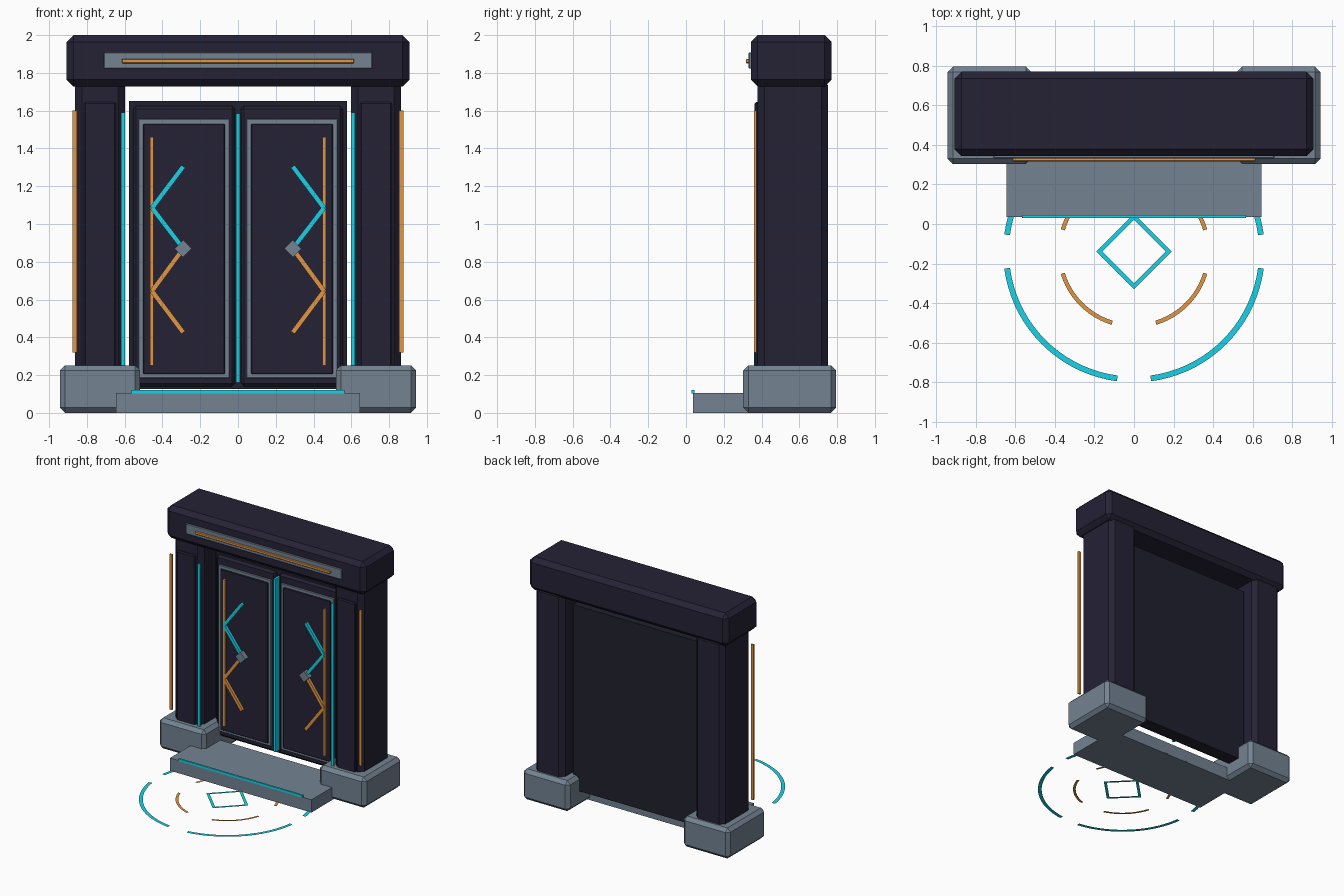
import bpy, bmesh, math
from mathutils import Matrix

if "Cube" in bpy.data.objects:
    bpy.data.objects.remove(bpy.data.objects["Cube"])


def material(name, rgb):
    m = bpy.data.materials.new(name)
    m.diffuse_color = (*rgb, 1)
    m.use_nodes = True
    m.node_tree.nodes["Principled BSDF"].inputs["Base Color"].default_value = m.diffuse_color
    return m


STONE = material("dark_stone", (0.018, 0.016, 0.036))
CHARCOAL = material("charcoal_metal", (0.014, 0.015, 0.027))
GREY = material("slate_grey", (0.172, 0.228, 0.290))
CYAN = material("cyan_glow", (0.010, 0.650, 0.800))
BRONZE = material("bronze", (0.760, 0.305, 0.057))


def finish(name, bm, mat, fix_normals=True):
    if fix_normals:
        bmesh.ops.recalc_face_normals(bm, faces=bm.faces)
    me = bpy.data.meshes.new(name)
    bm.to_mesh(me)
    bm.free()
    me.materials.append(mat)
    ob = bpy.data.objects.new(name, me)
    bpy.context.collection.objects.link(ob)
    return ob


def box(name, x, y, z, mat, bevel=0.0):
    """Box from (min, max) ranges with an optional flat chamfer."""
    bm = bmesh.new()
    size = [r[1] - r[0] for r in (x, y, z)]
    mid = [(r[0] + r[1]) / 2 for r in (x, y, z)]
    bmesh.ops.create_cube(bm, size=1, matrix=Matrix.Translation(mid) @ Matrix.Diagonal((*size, 1)))
    if bevel:
        bmesh.ops.bevel(bm, geom=bm.edges[:], offset=bevel, segments=1, affect='EDGES')
    return finish(name, bm, mat)


def pair(name, x, y, z, mat, bevel=0.0):
    """The same box on the right and on the left."""
    box("right_" + name, x, y, z, mat, bevel)
    box("left_" + name, (-x[1], -x[0]), y, z, mat, bevel)


def bar(name, p, q, y, width, depth, mat):
    """Slanted bar on the door front between two (x, z) points."""
    dx, dz = q[0] - p[0], q[1] - p[1]
    bm = bmesh.new()
    mat4 = (Matrix.Translation(((p[0] + q[0]) / 2, y, (p[1] + q[1]) / 2))
            @ Matrix.Rotation(-math.atan2(dz, dx), 4, 'Y')
            @ Matrix.Diagonal((math.hypot(dx, dz), depth, width, 1)))
    bmesh.ops.create_cube(bm, size=1, matrix=mat4)
    finish(name, bm, mat)


def arc(name, cy, r0, r1, a0, a1, steps, mat, z=0.003):
    """Flat ring segment lying just above the ground, facing up."""
    bm = bmesh.new()
    rows = []
    for i in range(steps + 1):
        a = math.radians(a0 + (a1 - a0) * i / steps)
        rows.append([bm.verts.new((r * math.cos(a), cy + r * math.sin(a), z)) for r in (r0, r1)])
    for a, b in zip(rows, rows[1:]):
        bm.faces.new((a[0], a[1], b[1], b[0]))
    finish(name, bm, mat, fix_normals=False)


# Lintel with its inlay
box("lintel", (-0.907, 0.907), (0.343, 0.77), (1.728, 2.0), STONE, 0.036)
box("lintel_plate", (-0.71, 0.71), (0.332, 0.36), (1.822, 1.908), GREY, 0.004)
box("lintel_bar", (-0.615, 0.615), (0.317, 0.335), (1.851, 1.873), BRONZE, 0.003)

# Pillars, bases and light strips
pair("pillar", (0.598, 0.863), (0.379, 0.753), (0.2, 1.77), STONE, 0.036)
pair("pillar_panel", (0.647, 0.815), (0.362, 0.40), (0.22, 1.645), STONE, 0.008)
pair("pillar_base", (0.518, 0.943), (0.303, 0.795), (0.0, 0.252), GREY, 0.028)
pair("pillar_light", (0.598, 0.620), (0.359, 0.374), (0.25, 1.59), CYAN)
pair("pillar_side_trim", (0.853, 0.876), (0.359, 0.374), (0.32, 1.60), BRONZE)

# Doorstep
box("step", (-0.645, 0.645), (0.036, 0.51), (0.0, 0.105), GREY)
box("step_light", (-0.565, 0.565), (0.030, 0.045), (0.103, 0.122), CYAN)

# Door leaves
box("door_back", (-0.577, 0.577), (0.54, 0.65), (0.127, 1.65), CHARCOAL)
pair("door_leaf", (0.016, 0.555), (0.505, 0.56), (0.14, 1.625), STONE, 0.016)
pair("door_trim", (0.044, 0.528), (0.495, 0.53), (0.183, 1.556), GREY, 0.004)
pair("door_panel", (0.070, 0.502), (0.485, 0.53), (0.205, 1.53), STONE, 0.004)
pair("door_bar", (0.448, 0.467), (0.468, 0.49), (0.25, 1.46), BRONZE)
box("door_seam_light", (-0.010, 0.010), (0.474, 0.545), (0.16, 1.585), CYAN)

# Zigzag inlays and handles on both leaves
for side, s in (("right", 1), ("left", -1)):
    pts = [(s * x, z) for x, z in ((0.29, 1.305), (0.455, 1.085), (0.29, 0.87), (0.455, 0.645), (0.29, 0.425))]
    for i in range(4):
        bar(f"{side}_zigzag_{i + 1}", pts[i], pts[i + 1], 0.471, 0.025, 0.022, CYAN if i < 2 else BRONZE)
    x, z = pts[2]
    bar(f"{side}_handle", (x - 0.023, z - 0.023), (x + 0.023, z + 0.023), 0.464, 0.065, 0.042, GREY)

# Ground circle: outer arcs, inner arcs and a diamond
for i in range(4):
    arc(f"outer_arc_{i + 1}", -0.139, 0.632, 0.661, 90 * i + 7.5, 90 * i + 82.5, 18, CYAN)
    arc(f"inner_arc_{i + 1}", -0.139, 0.366, 0.387, 90 * i + 17, 90 * i + 73, 12, BRONZE)
    arc(f"diamond_side_{i + 1}", -0.139, 0.160, 0.191, 90 * i, 90 * i + 90, 1, CYAN)
